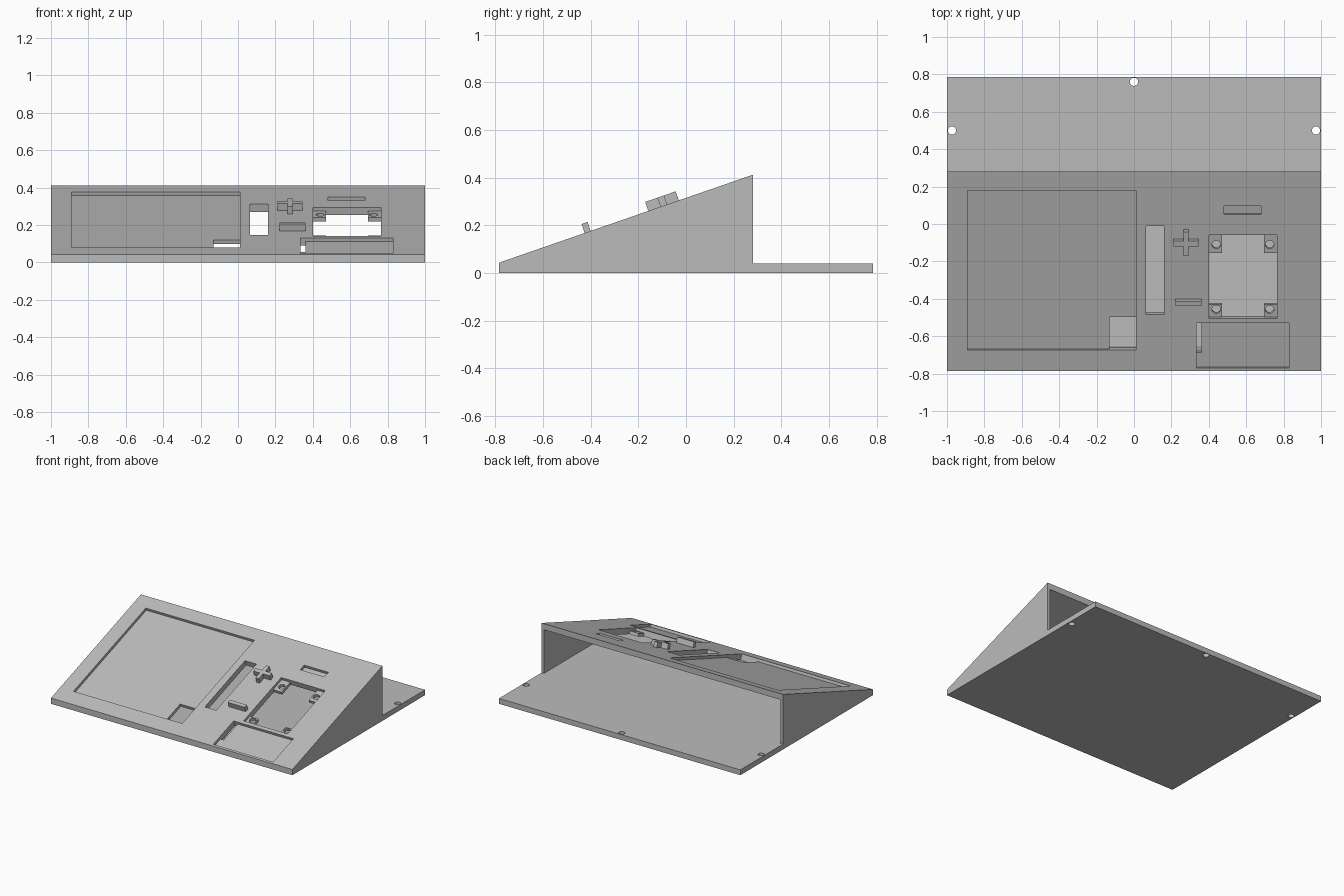
import bpy, bmesh, math
from mathutils import Matrix, Vector

cube = bpy.data.objects.get("Cube")
if cube:
    bpy.data.objects.remove(cube, do_unlink=True)

FRONT, BACK, RIDGE = -0.785, 0.785, 0.28
BASE, LIP, TOP = 0.04, 0.043, 0.412
WALL, PANEL, RECESS = 0.02, 0.043, 0.02
THROUGH = PANEL + 0.003
SLOPE = math.atan2(TOP - LIP, RIDGE - FRONT)
TILT = Matrix.Translation((0, FRONT, LIP)) @ Matrix.Rotation(SLOPE, 4, 'X')

grey = bpy.data.materials.new("light grey plastic")
grey.use_nodes = True
colour = (0.5, 0.5, 0.5, 1)
grey.diffuse_color = colour
grey.node_tree.nodes["Principled BSDF"].inputs["Base Color"].default_value = colour


def make(name, bm):
    bmesh.ops.recalc_face_normals(bm, faces=bm.faces)
    mesh = bpy.data.meshes.new(name)
    bm.to_mesh(mesh)
    bm.free()
    mesh.materials.append(grey)
    obj = bpy.data.objects.new(name, mesh)
    bpy.context.collection.objects.link(obj)
    return obj


def prism(name, profile, half):
    """Side profile of (y, z) points, extruded across x."""
    bm = bmesh.new()
    face = bm.faces.new([bm.verts.new((-half, y, z)) for y, z in profile])
    new = bmesh.ops.extrude_face_region(bm, geom=[face])["geom"]
    verts = [v for v in new if isinstance(v, bmesh.types.BMVert)]
    bmesh.ops.translate(bm, verts=verts, vec=(2 * half, 0, 0))
    return make(name, bm)


def along(y):
    return (y - FRONT) / math.cos(SLOPE)


def slope_box(name, x0, x1, y0, y1, low, high):
    """Box square to the sloped panel, low and high measured from its face."""
    lo, hi = Vector((x0, along(y0), low)), Vector((x1, along(y1), high))
    bm = bmesh.new()
    place = Matrix.Translation((lo + hi) / 2) @ Matrix.Diagonal((hi - lo).to_4d())
    place[3][3] = 1
    bmesh.ops.create_cube(bm, size=1, matrix=TILT @ place)
    return make(name, bm)


def cylinder(name, radius, depth, place):
    bm = bmesh.new()
    bmesh.ops.create_cone(bm, cap_ends=True, segments=24, radius1=radius,
                          radius2=radius, depth=depth, matrix=place)
    return make(name, bm)


def combine(target, tool, operation='DIFFERENCE'):
    mod = target.modifiers.new("combine", 'BOOLEAN')
    mod.operation, mod.solver, mod.object = operation, 'EXACT', tool
    bpy.context.view_layer.objects.active = target
    bpy.ops.object.modifier_apply(modifier=mod.name)
    bpy.data.objects.remove(tool, do_unlink=True)


def cut(x0, x1, y0, y1, depth):
    combine(housing, slope_box("cutter", x0, x1, y0, y1, -depth, 0.05))


# Wedge housing with a rear shelf, hollow and open at the back
housing = prism("housing", [(FRONT, 0), (BACK, 0), (BACK, BASE), (RIDGE, BASE),
                            (RIDGE, TOP), (FRONT, LIP)], 1)
drop = PANEL / math.cos(SLOPE)
rise = math.tan(SLOPE)
inner_front = FRONT + (BASE - LIP + drop) / rise
inner_back = RIDGE + 0.1
combine(housing, prism("cavity", [
    (inner_front, BASE), (inner_back, BASE),
    (inner_back, LIP + rise * (inner_back - FRONT) - drop)], 1 - WALL))

# Screen recess with its cable opening
cut(-0.89, 0.01, -0.675, 0.18, RECESS)
cut(-0.13, 0.01, -0.675, -0.505, THROUGH)

# Long slot and small shallow slot
cut(0.065, 0.16, -0.485, -0.01, THROUGH)
cut(0.48, 0.68, 0.05, 0.097, RECESS)

# Front recess with its cable opening
cut(0.335, 0.83, -0.77, -0.53, RECESS)
cut(0.335, 0.362, -0.693, -0.53, THROUGH)

# Module window leaving four sunken corner tabs with screw holes
cut(0.4, 0.765, -0.505, -0.06, RECESS)
cut(0.47, 0.695, -0.505, -0.06, THROUGH)
cut(0.4, 0.765, -0.437, -0.162, THROUGH)
for x in (0.44, 0.725):
    for y in (-0.463, -0.117):
        place = TILT @ Matrix.Translation((x, along(y), -PANEL / 2))
        combine(housing, cylinder("cutter", 0.023, 0.1, place))

# Screw holes in the rear shelf
for x, y in ((0, 0.76), (-0.973, 0.5), (0.973, 0.5)):
    combine(housing, cylinder("cutter", 0.022, 0.2, Matrix.Translation((x, y, 0))))

# Raised cross button and bar button
cross = slope_box("cross_button", 0.21, 0.345, -0.107, -0.079, -0.01, 0.04)
combine(cross, slope_box("arm", 0.264, 0.291, -0.158, -0.03, -0.01, 0.04), 'UNION')
slope_box("bar_button", 0.222, 0.362, -0.425, -0.4, -0.01, 0.04)
